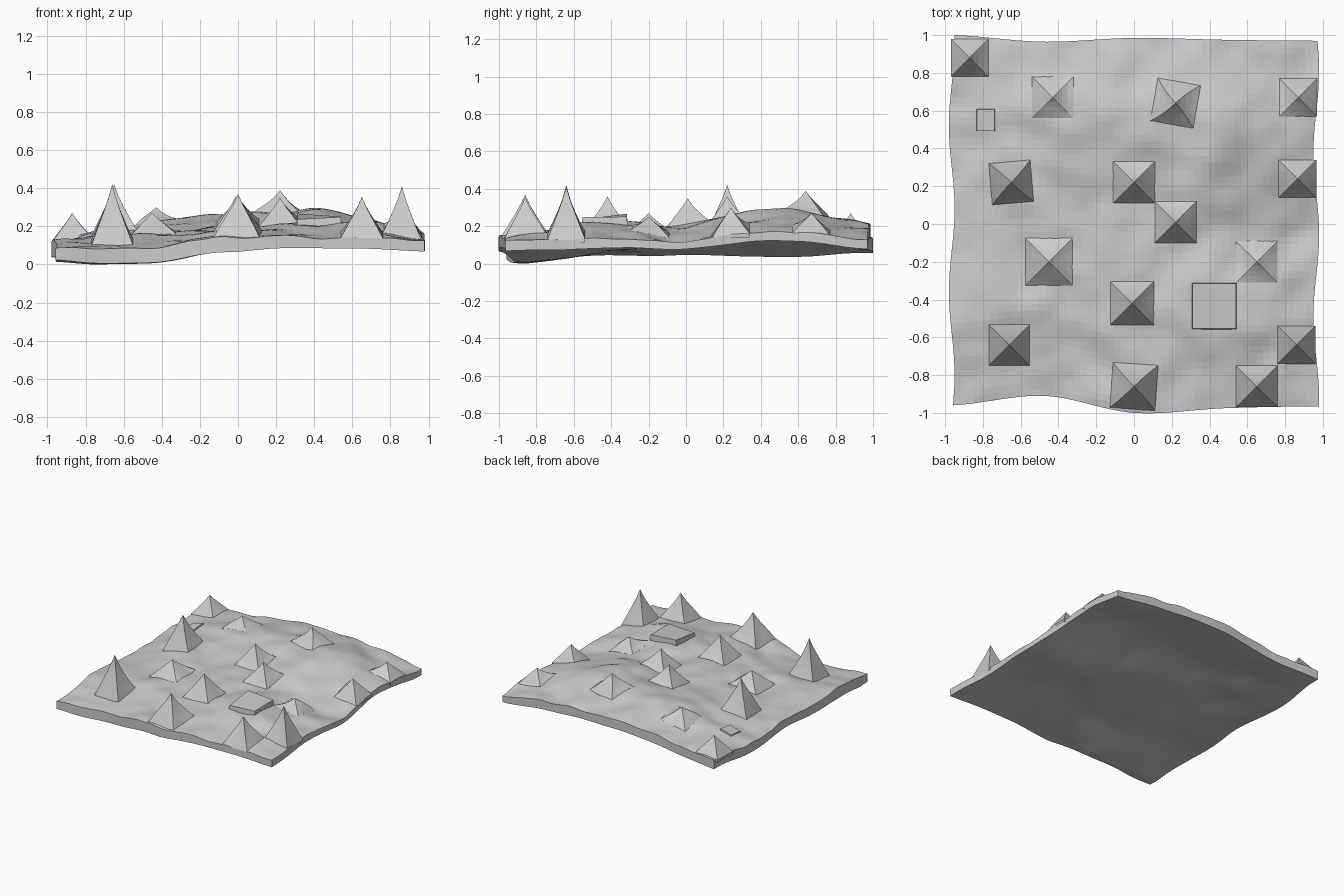
import bpy, bmesh, math
from mathutils import Vector, noise

if "Cube" in bpy.data.objects:
    bpy.data.objects.remove(bpy.data.objects["Cube"])

# Coarse height controls: rows run front to back, columns left to right
TOP = [[.12, .10, .15, .15, .14],
       [.13, .16, .20, .23, .14],
       [.13, .19, .21, .21, .13],
       [.13, .21, .27, .30, .18],
       [.14, .18, .23, .21, .15]]
BOTTOM = [[.03, .01, .08, .10, .08],
          [.05, .07, .12, .14, .095],
          [.065, .11, .13, .14, .09],
          [.055, .13, .19, .21, .135],
          [.065, .11, .16, .14, .095]]


def spline(p, t):
    s = max(0, min(3.9999, (t + 1) * 2))
    i = int(s)
    f = s - i
    a, b, c, d = (p[max(0, min(4, i + k))] for k in (-1, 0, 1, 2))
    return b + .5 * f * (c - a + f * (2*a - 5*b + 4*c - d + f * (3*(b - c) + d - a)))


def height(table, x, y):
    return spline([spline(row, x) for row in table], y)


def ground(x, y):
    rough = .024 * noise.noise(Vector((x * 3.2, y * 3.2, 1.7)))
    rough += .018 * noise.noise(Vector((x * 6, y * 6, 5.1)))
    # Low ridge behind the centre
    ridge = .03 * math.exp(-((x + .2) ** 2 + (y - .72) ** 2) / .04)
    return height(TOP, x, y) + rough + ridge


def underside(x, y):
    rough = .016 * noise.noise(Vector((x * 3.2, y * 3.2, 1.7)))
    # Front lip curls up at the left
    lip = .04 * max(0, -y - .87) / .1 if x < 0 else 0
    return max(0, height(BOTTOM, x, y) + rough + lip * min(1, -x * 2) * .5)


# Outline offsets of the wavy slab edge
FRONT = [-.96, -.91, -1.0, -.975, -.965]
BACK = [1.0, .965, .985, .975, .97]


def warp(u, v):
    f, b = spline(FRONT, u), spline(BACK, u)
    y = f + (b - f) * (v + 1) / 2
    x = u * (.965 + .015 * math.sin(7 * v + 2 * u))
    return x, y


def make(name, bm):
    bmesh.ops.recalc_face_normals(bm, faces=bm.faces)
    mesh = bpy.data.meshes.new(name)
    bm.to_mesh(mesh)
    bm.free()
    ob = bpy.data.objects.new(name, mesh)
    bpy.context.collection.objects.link(ob)
    return ob


# Ground slab: upper sheet, lower sheet and joining walls
N = 54
bm = bmesh.new()
sheets = []
for surface in (ground, underside):
    rows = []
    for j in range(N + 1):
        row = []
        for i in range(N + 1):
            x, y = warp(i / N * 2 - 1, j / N * 2 - 1)
            row.append(bm.verts.new((x, y, surface(x, y))))
        rows.append(row)
    for j in range(N):
        for i in range(N):
            bm.faces.new((rows[j][i], rows[j][i+1], rows[j+1][i+1], rows[j+1][i]))
    rim = rows[0][:-1] + [r[-1] for r in rows[:-1]] + rows[-1][:0:-1] + [r[0] for r in rows[:0:-1]]
    sheets.append(rim)
a, b = sheets
for i in range(len(a)):
    k = (i + 1) % len(a)
    bm.faces.new((a[i], a[k], b[k], b[i]))
low = min(v.co.z for v in bm.verts)
for v in bm.verts:
    v.co.z -= low
make("ground_slab", bm)


def pyramid(name, cx, cy, apex, half=.11, turn=0, bend=1.15):
    """Four-sided peak whose foot follows the ground."""
    bm = bmesh.new()
    seg, prev = 4, None
    for t in (-.05, 0, .25, .5, .75):
        h = half * (1 - max(t, 0)) ** bend
        ang = math.radians(turn) * (1 - max(t, 0))
        ring = []
        for side in range(4):
            for k in range(seg):
                p = Vector((-h + 2 * h * k / seg, -h))
                for _ in range(side):
                    p = Vector((-p.y, p.x))
                x = cx + p.x * math.cos(ang) - p.y * math.sin(ang)
                y = cy + p.x * math.sin(ang) + p.y * math.cos(ang)
                g = ground(x, y) - low
                z = g - .02 if t < 0 else g * (1 - t) + apex * t
                ring.append(bm.verts.new((x, y, z)))
        if prev:
            for i in range(len(ring)):
                k = (i + 1) % len(ring)
                bm.faces.new((prev[i], prev[k], ring[k], ring[i]))
        prev = ring
    tip = bm.verts.new((cx, cy, apex))
    for i in range(len(prev)):
        bm.faces.new((prev[i], prev[(i + 1) % len(prev)], tip))
    make(name, bm)


# Scattered peaks: x, y, apex height, half width, turn
PEAKS = [(-.87, .88, .27, .10, 0), (-.43, .67, .30, .11, 0),
         (.22, .64, .39, .115, -10), (.87, .67, .27, .10, 0),
         (-.65, .22, .42, .11, 5), (0, .22, .36, .11, 0),
         (.865, .24, .30, .10, 0), (.22, .01, .35, .11, 0),
         (-.45, -.20, .27, .125, 0), (.65, -.20, .25, .11, 0),
         (-.01, -.42, .36, .115, 0), (-.66, -.64, .42, .108, 0),
         (.86, -.64, .41, .10, 0), (0, -.86, .37, .12, -4),
         (.65, -.86, .355, .11, 0)]
for n, (x, y, z, h, turn) in enumerate(PEAKS, 1):
    pyramid(f"peak_{n:02d}", x, y, z, h, turn)


def block(name, cx, cy, hx, hy, front, back):
    """Raised plate with a flat top; rise differs front to back."""
    bm = bmesh.new()
    bmesh.ops.create_cube(bm, size=2)
    for v in bm.verts:
        flare = 1 if v.co.z < 0 else .95
        x, y = cx + v.co.x * hx * flare, cy + v.co.y * hy * flare
        rise = front if v.co.y < 0 else back
        v.co = (x, y, ground(x, y) - low + (rise if v.co.z > 0 else -.03))
    make(name, bm)


# Flat raised plate and the half-sunk stub
block("raised_plate", .425, -.435, .12, .125, .03, .045)
block("sunken_stub", -.785, .55, .05, .06, .012, .012)
